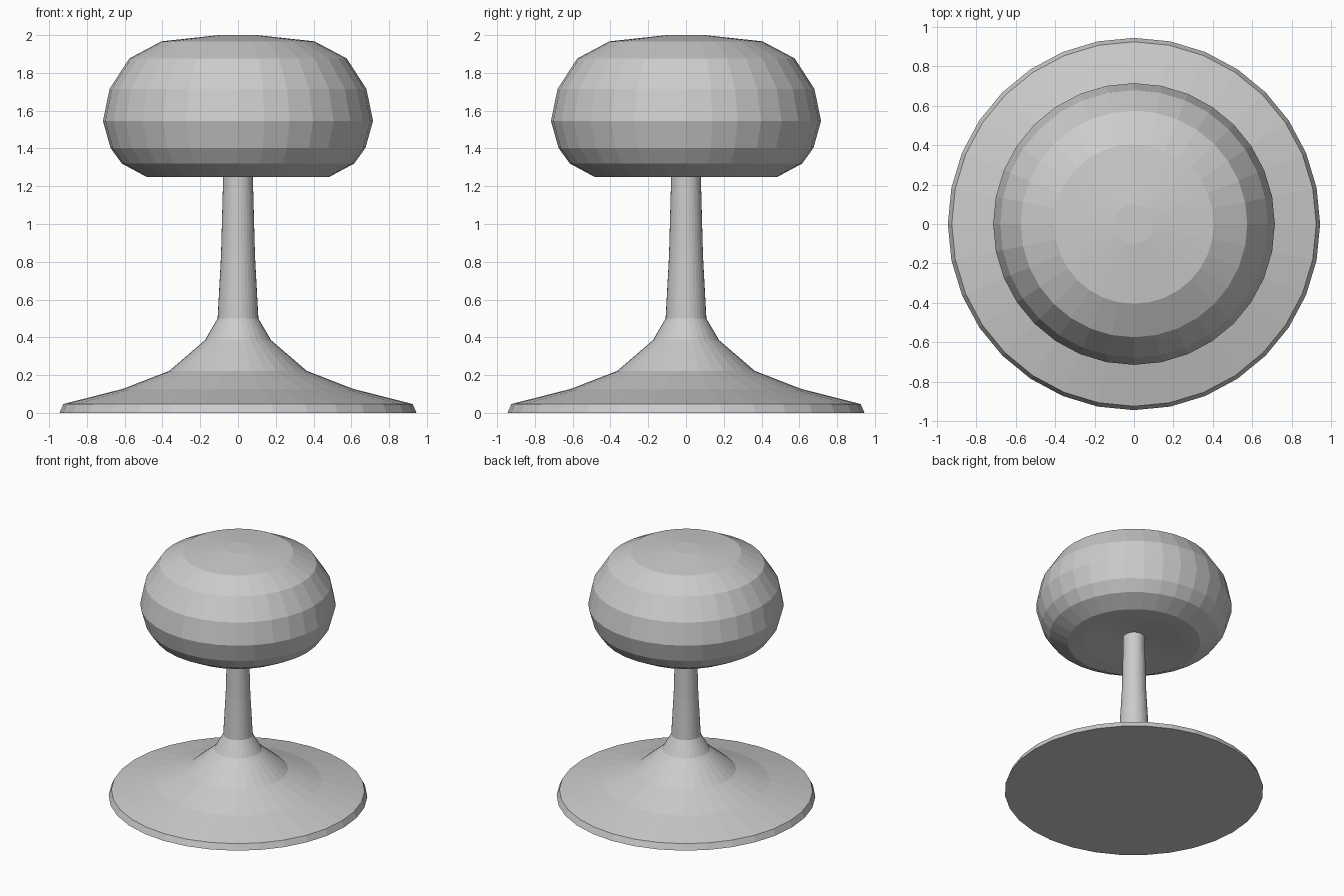
import bpy, bmesh
from math import cos, sin, tau

if "Cube" in bpy.data.objects:
    bpy.data.objects.remove(bpy.data.objects["Cube"])

SIDES = 32

def lathe(name, profile):
    """Closed flat-faced solid of revolution from (radius, z) points, bottom to top."""
    bm = bmesh.new()
    rings = [[bm.verts.new((r * cos(tau * i / SIDES), r * sin(tau * i / SIDES), z))
              for i in range(SIDES)] for r, z in profile]
    for a, b in zip(rings, rings[1:]):
        for i in range(SIDES):
            j = (i + 1) % SIDES
            bm.faces.new((a[i], a[j], b[j], b[i]))
    bm.faces.new(rings[0][::-1])
    bm.faces.new(rings[-1])
    bmesh.ops.recalc_face_normals(bm, faces=bm.faces)
    mesh = bpy.data.meshes.new(name)
    bm.to_mesh(mesh)
    bm.free()
    obj = bpy.data.objects.new(name, mesh)
    bpy.context.collection.objects.link(obj)
    return obj

# Flared foot rising into a slim stem
lathe("pedestal_base", [(0.945, 0), (0.925, 0.047), (0.61, 0.127), (0.365, 0.222),
                        (0.175, 0.385), (0.108, 0.50), (0.09, 0.83), (0.08, 1.20),
                        (0.08, 1.295)])

# Rounded cushion with a shallow dished underside
lathe("cushion", [(0.08, 1.29), (0.365, 1.255), (0.485, 1.25), (0.615, 1.32),
                  (0.675, 1.403), (0.715, 1.545), (0.68, 1.715), (0.575, 1.877),
                  (0.405, 1.967), (0.10, 2.0)])
